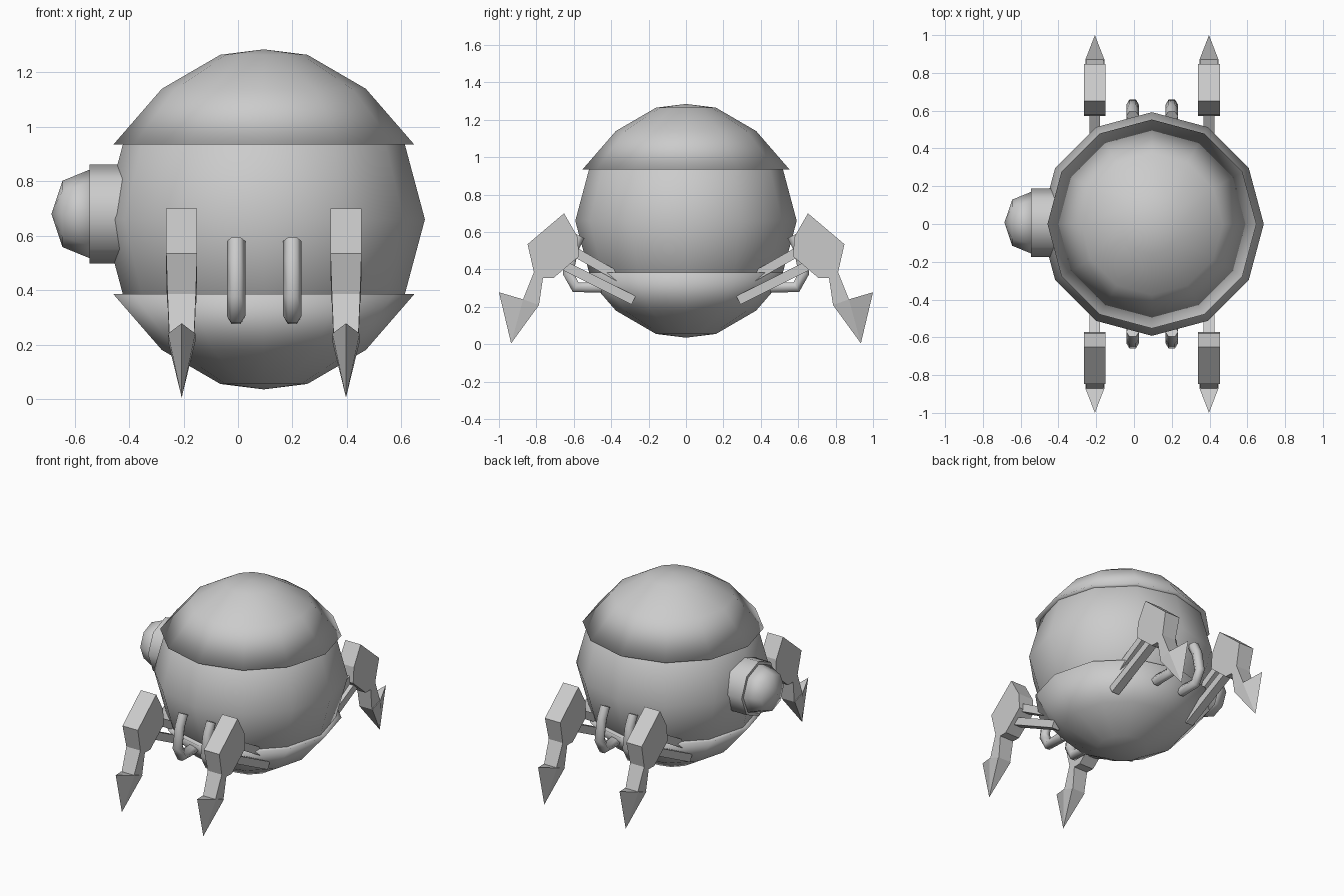
import bpy
import bmesh
from math import cos, sin, pi
from mathutils import Vector

cube = bpy.data.objects.get("Cube")
if cube:
    bpy.data.objects.remove(cube, do_unlink=True)

grey = bpy.data.materials.new("plain grey")
grey.use_nodes = True
COLOR = (0.6, 0.6, 0.6, 1)
grey.diffuse_color = COLOR
grey.node_tree.nodes["Principled BSDF"].inputs["Base Color"].default_value = COLOR

CENTER = Vector((0.095, 0, 0.66))


def finish(name, bm, smooth=False):
    """Turn a bmesh into a named object with outward normals."""
    bmesh.ops.recalc_face_normals(bm, faces=bm.faces)
    for face in bm.faces:
        face.smooth = smooth
    mesh = bpy.data.meshes.new(name)
    bm.to_mesh(mesh)
    bm.free()
    mesh.materials.append(grey)
    obj = bpy.data.objects.new(name, mesh)
    bpy.context.collection.objects.link(obj)
    return obj


def lathe(name, profile, sides, place):
    """Revolve (radius, height) points; place maps local to world."""
    bm = bmesh.new()
    rings = []
    for r, h in profile:
        count = sides if r > 0 else 1
        rings.append([bm.verts.new(place(r * cos(2 * pi * i / sides), r * sin(2 * pi * i / sides), h))
                      for i in range(count)])
    for a, b in zip(rings, rings[1:]):
        for i in range(sides):
            j = (i + 1) % sides
            corners = [a[i % len(a)], a[j % len(a)], b[j % len(b)], b[i % len(b)]]
            bm.faces.new(list(dict.fromkeys(corners)))
    return finish(name, bm, True)


def prism(name, outline, x, widths):
    """Extrude a (y, z) outline across x, with a half width per point."""
    bm = bmesh.new()
    sides = [[bm.verts.new((x + s * w, y, z)) for (y, z), w in zip(outline, widths)]
             for s in (-1, 1)]
    bm.faces.new(sides[0])
    bm.faces.new(sides[1][::-1])
    for i in range(len(outline)):
        j = (i + 1) % len(outline)
        bm.faces.new((sides[0][i], sides[0][j], sides[1][j], sides[1][i]))
    return finish(name, bm)


# Round body
def upright(x, y, z):
    return CENTER + Vector((x, y, z))


def inverted(x, y, z):
    return CENTER + Vector((x, y, -z))


lathe("body", [(0, .55), (.3, .48), (.517, .28), (.592, 0), (.517, -.28), (.3, -.48), (0, -.55)],
      12, upright)

# Overhanging shells above and below
shell = [(0, .625), (.16, .605), (.375, .48), (.553, .275), (.49, .275), (0, .275)]
lathe("top_shell", shell, 12, upright)
lathe("bottom_shell", shell, 12, inverted)


# Side eye: socket and rounded lens
def sideways(x, y, h):
    return Vector((-h, y + .007, x + .68))


lathe("eye_socket", [(0, .3), (.182, .3), (.182, .545), (0, .545)], 8, sideways)
bpy.context.view_layer.objects.active = bpy.data.objects["eye_socket"]
bpy.data.objects["eye_socket"].select_set(True)
bpy.ops.object.shade_smooth_by_angle(angle=pi / 3)
lathe("eye_lens", [(0, .5), (.165, .54), (.122, .645), (0, .686)], 8, sideways)

# Legs, struts and hooks on both ends
LEG = [(.652, .70), (.847, .535), (.813, .385), (.871, .24),
       (.786, .21), (.765, .353), (.71, .353), (.572, .47), (.58, .575)]
LEG_WIDTHS = [.057, .057, .052, .046, .046, .052, .054, .057, .057]
STRUTS = {"upper_strut": ((.65, .525), (.36, .36)), "lower_strut": ((.68, .435), (.28, .235))}
HOOK = [(.57, .58), (.605, .51), (.63, .38), (.59, .305), (.45, .305)]

for end, s in (("front", -1), ("back", 1)):
    for side, x in (("right", -.207), ("left", .397)):
        tag = f"{end}_{side}"
        prism(f"{tag}_leg", [(s * y, z) for y, z in LEG], x, LEG_WIDTHS)

        # Foot claw: one outward spike and one downward spike
        bm = bmesh.new()
        for dx in (-.05, .05):
            for y, z in ((.871, .24), (.786, .21)):
                bm.verts.new((x + dx, s * y, z))
        for y, z in ((1, .278), (.935, .005)):
            bm.verts.new((x, s * y, z))
        bmesh.ops.convex_hull(bm, input=bm.verts)
        finish(f"{tag}_foot", bm)

        for part, (a, b) in STRUTS.items():
            a, b = Vector(a), Vector(b)
            along = (b - a).normalized()
            off = Vector((-along.y, along.x)) * .025
            outline = [(s * p.x, p.y) for p in (a + off, b + off, b - off, a - off)]
            prism(f"{tag}_{part}", outline, x, [.028] * 4)

    for side, x in (("right", -.007), ("left", .2)):
        # Bent tube hook
        curve = bpy.data.curves.new(f"{end}_{side}_hook", "CURVE")
        curve.dimensions = "3D"
        curve.bevel_depth = .034
        curve.bevel_resolution = 1
        curve.use_fill_caps = True
        spline = curve.splines.new("POLY")
        spline.points.add(len(HOOK) - 1)
        for point, (y, z) in zip(spline.points, HOOK):
            point.co = (x, s * y, z, 1)
        spline.use_smooth = True
        curve.materials.append(grey)
        hook = bpy.data.objects.new(curve.name, curve)
        bpy.context.collection.objects.link(hook)
        bpy.ops.object.select_all(action="DESELECT")
        hook.select_set(True)
        bpy.context.view_layer.objects.active = hook
        bpy.ops.object.convert(target="MESH")
